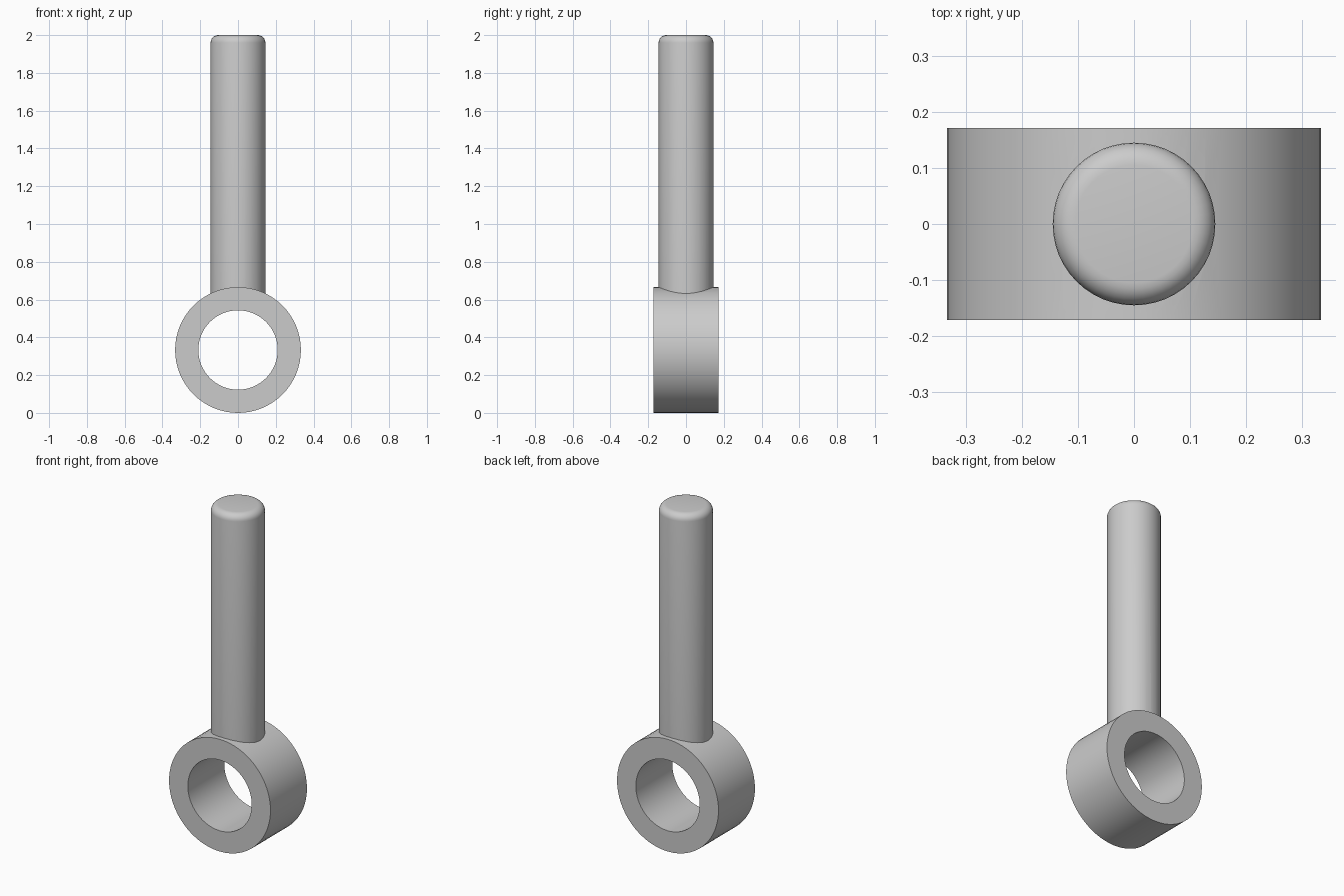
import bpy
import bmesh
from math import sin, cos, pi
from mathutils import Matrix

if "Cube" in bpy.data.objects:
    bpy.data.objects.remove(bpy.data.objects["Cube"])

RING_Z = 0.333
SHANK_R, FILLET = 0.145, 0.04

steel = bpy.data.materials.new("grey_steel")
steel.use_nodes = True
steel.diffuse_color = (0.6, 0.6, 0.6, 1)
steel.node_tree.nodes["Principled BSDF"].inputs["Base Color"].default_value = (0.6, 0.6, 0.6, 1)


def lathe(name, profile, segments, closed, matrix):
    """Spin an (r, z) profile around z, then place it with a matrix."""
    bm = bmesh.new()
    verts = [bm.verts.new((r, 0, z)) for r, z in profile]
    edges = [bm.edges.new(pair) for pair in zip(verts, verts[1:])]
    if closed:
        edges.append(bm.edges.new((verts[-1], verts[0])))
    bmesh.ops.spin(bm, geom=verts + edges, cent=(0, 0, 0), axis=(0, 0, 1),
                   angle=2 * pi, steps=segments, use_merge=True)
    bmesh.ops.remove_doubles(bm, verts=bm.verts, dist=1e-5)
    # Flat end caps where the profile is open
    bmesh.ops.holes_fill(bm, edges=[e for e in bm.edges if e.is_boundary], sides=0)
    bmesh.ops.recalc_face_normals(bm, faces=bm.faces)
    bm.transform(matrix)
    mesh = bpy.data.meshes.new(name)
    bm.to_mesh(mesh)
    bm.free()
    mesh.materials.append(steel)
    obj = bpy.data.objects.new(name, mesh)
    bpy.context.collection.objects.link(obj)
    return obj


# Ring: rectangular section with its axis along y
half, outer, inner = 0.171, 0.333, 0.21
ring = lathe("ring_and_shank",
             [(inner, -half), (outer, -half), (outer, half), (inner, half)],
             64, True, Matrix.Translation((0, 0, RING_Z)) @ Matrix.Rotation(pi / 2, 4, 'X'))

# Shank: round rod with a rounded top edge, its foot buried in the ring
arc = [(SHANK_R - FILLET + FILLET * cos(i * pi / 12), 2 - FILLET + FILLET * sin(i * pi / 12))
       for i in range(7)]
shank = lathe("shank", [(SHANK_R, 0.59)] + arc, 48, False, Matrix.Identity(4))

# Fuse both into one solid
union = ring.modifiers.new("fuse_shank", 'BOOLEAN')
union.operation = 'UNION'
union.solver = 'EXACT'
union.object = shank
bpy.ops.object.select_all(action='DESELECT')
ring.select_set(True)
bpy.context.view_layer.objects.active = ring
bpy.ops.object.modifier_apply(modifier=union.name)
bpy.data.objects.remove(shank)
bpy.ops.object.shade_smooth_by_angle(angle=pi / 6)
